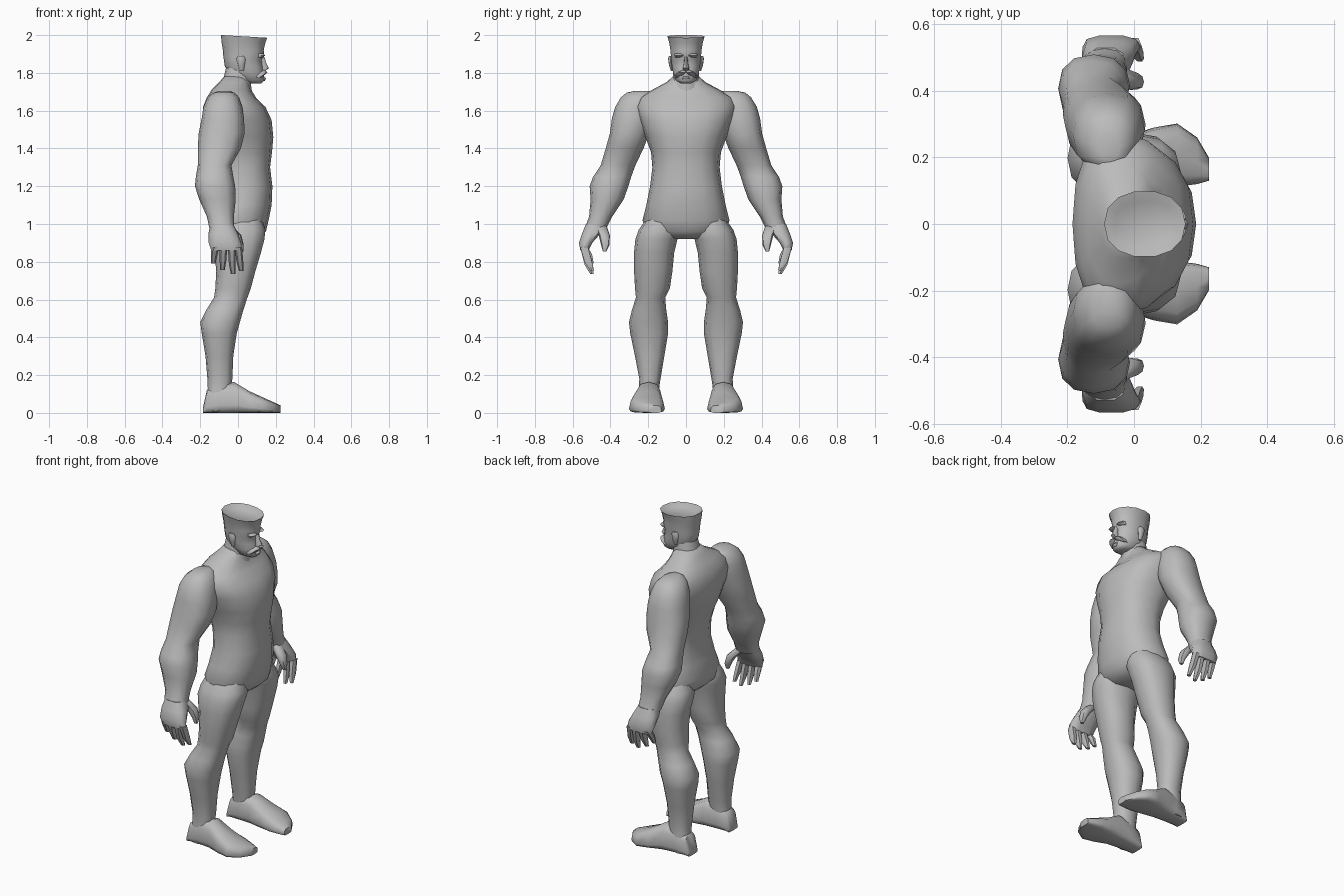
import bpy, bmesh, math

skin = bpy.data.materials.new("clay_grey")
skin.diffuse_color = (0.5, 0.5, 0.5, 1)


def signed_pow(v, p):
    return math.copysign(abs(v) ** p, v)


def finish(name, bm, mirror=False, angle=50):
    bmesh.ops.recalc_face_normals(bm, faces=bm.faces)
    me = bpy.data.meshes.new(name)
    bm.to_mesh(me)
    bm.free()
    ob = bpy.data.objects.new(name, me)
    bpy.context.collection.objects.link(ob)
    me.materials.append(skin)
    if mirror:
        mod = ob.modifiers.new("mirror", "MIRROR")
        mod.use_axis = (False, True, False)
    bpy.ops.object.select_all(action="DESELECT")
    ob.select_set(True)
    bpy.context.view_layer.objects.active = ob
    bpy.ops.object.shade_smooth_by_angle(angle=math.radians(angle))
    return ob


def loft(name, rings, sides=12, power=0.85, mid=0.5, axis="z", mirror=False, bowl=0):
    """Skin through rings (level, a0, a1, b0, b1); mid places the widest line."""
    bm = bmesh.new()
    loops = []
    for lvl, a0, a1, b0, b1 in rings:
        am, bc, br = a0 + (a1 - a0) * mid, (b0 + b1) / 2, (b1 - b0) / 2
        loop = []
        for i in range(sides):
            t = 2 * math.pi * i / sides
            c, s = signed_pow(math.cos(t), power), signed_pow(math.sin(t), power)
            a = am + c * ((a1 - am) if c > 0 else (am - a0))
            b = bc + s * br
            loop.append(bm.verts.new((a, b, lvl) if axis == "z" else (lvl, b, a)))
        loops.append(loop)
    for lo, hi in zip(loops, loops[1:]):
        for i in range(sides):
            j = (i + 1) % sides
            bm.faces.new((lo[i], lo[j], hi[j], hi[i]))
    bm.faces.new(loops[0])
    top = bm.faces.new(loops[-1])
    if bowl:  # sunken crown
        bmesh.ops.inset_region(bm, faces=[top], thickness=0.02)
        bmesh.ops.inset_region(bm, faces=[top], thickness=0.03, depth=-bowl)
    return finish(name, bm, mirror)


# Torso: level, back, front, side, side
torso = [(0.92, -0.09, 0.10, 0.10), (0.96, -0.135, 0.148, 0.21), (1.02, -0.14, 0.162, 0.23),
         (1.1, -0.12, 0.178, 0.21), (1.2, -0.10, 0.182, 0.19), (1.3, -0.11, 0.17, 0.178),
         (1.38, -0.135, 0.18, 0.185), (1.46, -0.165, 0.187, 0.215), (1.55, -0.185, 0.178, 0.25),
         (1.62, -0.185, 0.145, 0.27), (1.67, -0.165, 0.095, 0.25), (1.71, -0.14, 0.07, 0.18),
         (1.75, -0.10, 0.06, 0.105), (1.78, -0.075, 0.05, 0.07)]
loft("torso", [(z, a, b, -w, w) for z, a, b, w in torso], 16, 0.85, 0.42)

# Legs down to the ankle
loft("leg", [(0.01, -0.17, -0.06, 0.15, 0.25), (0.13, -0.16, -0.035, 0.142, 0.25),
             (0.18, -0.162, -0.03, 0.135, 0.247), (0.3, -0.172, -0.025, 0.115, 0.27),
             (0.42, -0.192, -0.007, 0.095, 0.295), (0.48, -0.2, 0.01, 0.095, 0.302),
             (0.55, -0.165, 0.03, 0.105, 0.285), (0.61, -0.127, 0.05, 0.11, 0.265),
             (0.66, -0.12, 0.068, 0.085, 0.27), (0.75, -0.115, 0.092, 0.072, 0.275),
             (0.85, -0.125, 0.122, 0.062, 0.275), (0.92, -0.138, 0.14, 0.045, 0.268),
             (0.97, -0.13, 0.145, 0.03, 0.25), (1.04, -0.10, 0.12, 0.06, 0.2)],
     12, 0.85, 0.5, mirror=True)

# Feet run from heel to toe
loft("foot", [(-0.185, 0, 0.03, 0.15, 0.24), (-0.165, 0, 0.12, 0.142, 0.25),
              (-0.1, 0, 0.155, 0.137, 0.255), (-0.02, 0, 0.163, 0.13, 0.265),
              (0.06, 0, 0.115, 0.12, 0.29), (0.13, 0, 0.083, 0.112, 0.302),
              (0.19, 0, 0.056, 0.12, 0.26), (0.225, 0, 0.04, 0.13, 0.2)],
     12, 0.65, 0.25, axis="x", mirror=True)

# Arms from shoulder cap to wrist
loft("arm", [(0.98, -0.152, -0.02, 0.42, 0.535), (1.04, -0.165, -0.022, 0.39, 0.513),
             (1.13, -0.205, -0.012, 0.33, 0.505), (1.2, -0.228, -0.015, 0.305, 0.51),
             (1.25, -0.223, -0.025, 0.29, 0.492), (1.31, -0.213, -0.035, 0.268, 0.452),
             (1.4, -0.213, 0.015, 0.225, 0.425), (1.48, -0.208, 0.035, 0.195, 0.403),
             (1.56, -0.192, 0.032, 0.17, 0.392), (1.62, -0.183, 0.022, 0.16, 0.375),
             (1.67, -0.16, 0.005, 0.16, 0.345), (1.695, -0.13, -0.02, 0.17, 0.315),
             (1.705, -0.1, -0.045, 0.19, 0.27)],
     12, 0.85, 0.5, mirror=True)

# Hands: palm, four curled fingers and a thumb
loft("palm", [(0.86, -0.142, 0.02, 0.515, 0.56), (0.9, -0.155, 0.018, 0.495, 0.568),
              (0.95, -0.157, 0.0, 0.45, 0.552), (1.0, -0.145, -0.025, 0.42, 0.532)],
     10, 0.75, mirror=True)
for n, (x, tip, drift) in enumerate([(-0.12, 0.79, -0.012), (-0.077, 0.757, -0.005),
                                     (-0.034, 0.735, 0.008), (0.002, 0.75, 0.016)]):
    loft("finger_%d" % (n + 1),
         [(tip, x - 0.012 + drift, x + 0.012 + drift, 0.487, 0.508),
          (tip + 0.05, x - 0.018 + drift / 2, x + 0.018 + drift / 2, 0.495, 0.54),
          (0.875, x - 0.02, x + 0.02, 0.515, 0.562)], 6, 0.85, mirror=True)
loft("thumb", [(0.855, 0.006, 0.028, 0.422, 0.44), (0.89, -0.008, 0.03, 0.405, 0.45),
               (0.94, -0.04, 0.018, 0.403, 0.462), (0.99, -0.09, -0.03, 0.42, 0.48)],
     8, 0.85, mirror=True)

# Neck and head with a flat-topped crown
loft("neck", [(1.66, -0.11, 0.08, -0.085, 0.085), (1.73, -0.085, 0.07, -0.075, 0.075),
              (1.8, -0.07, 0.07, -0.068, 0.068), (1.84, -0.06, 0.06, -0.06, 0.06)], 12)
head = [(1.745, 0.05, 0.125, 0.03), (1.76, 0.0, 0.14, 0.055), (1.8, -0.05, 0.137, 0.07),
        (1.835, -0.07, 0.132, 0.076), (1.87, -0.075, 0.127, 0.08), (1.89, -0.078, 0.14, 0.082),
        (1.92, -0.08, 0.136, 0.084), (1.96, -0.087, 0.145, 0.091), (1.995, -0.09, 0.155, 0.1)]
crown = loft("head", [(z, a, b, -w, w) for z, a, b, w in head], 14, 0.9, 0.5, bowl=0.02)
for v in crown.data.vertices:  # crown dips slightly toward the brow
    if v.co.z > 1.965:
        v.co.z += 0.0055 - 0.06 * (v.co.x + 0.09)

# Face: nose, moustache, brows and ears
loft("nose", [(1.812, 0.115, 0.145, -0.016, 0.016), (1.825, 0.115, 0.164, -0.017, 0.017),
              (1.85, 0.11, 0.15, -0.011, 0.011), (1.885, 0.11, 0.14, -0.008, 0.008)], 8)
loft("moustache_half", [(1.776, 0.08, 0.12, 0.042, 0.056), (1.79, 0.08, 0.143, 0.008, 0.056),
                        (1.803, 0.09, 0.157, -0.004, 0.045), (1.815, 0.1, 0.14, -0.002, 0.02)],
     8, mirror=True)
loft("lower_lip", [(1.758, 0.1, 0.142, -0.02, 0.02), (1.772, 0.1, 0.148, -0.022, 0.022),
                   (1.782, 0.1, 0.138, -0.02, 0.02)], 8)
loft("brow", [(1.882, 0.09, 0.128, 0.012, 0.058), (1.892, 0.09, 0.146, 0.006, 0.062),
              (1.903, 0.09, 0.132, 0.01, 0.058)], 8, mirror=True)
loft("ear", [(1.81, 0.01, 0.03, 0.07, 0.08), (1.84, 0.0, 0.035, 0.07, 0.09),
             (1.875, -0.008, 0.04, 0.07, 0.095), (1.89, 0.0, 0.03, 0.075, 0.09)],
     8, mirror=True)
